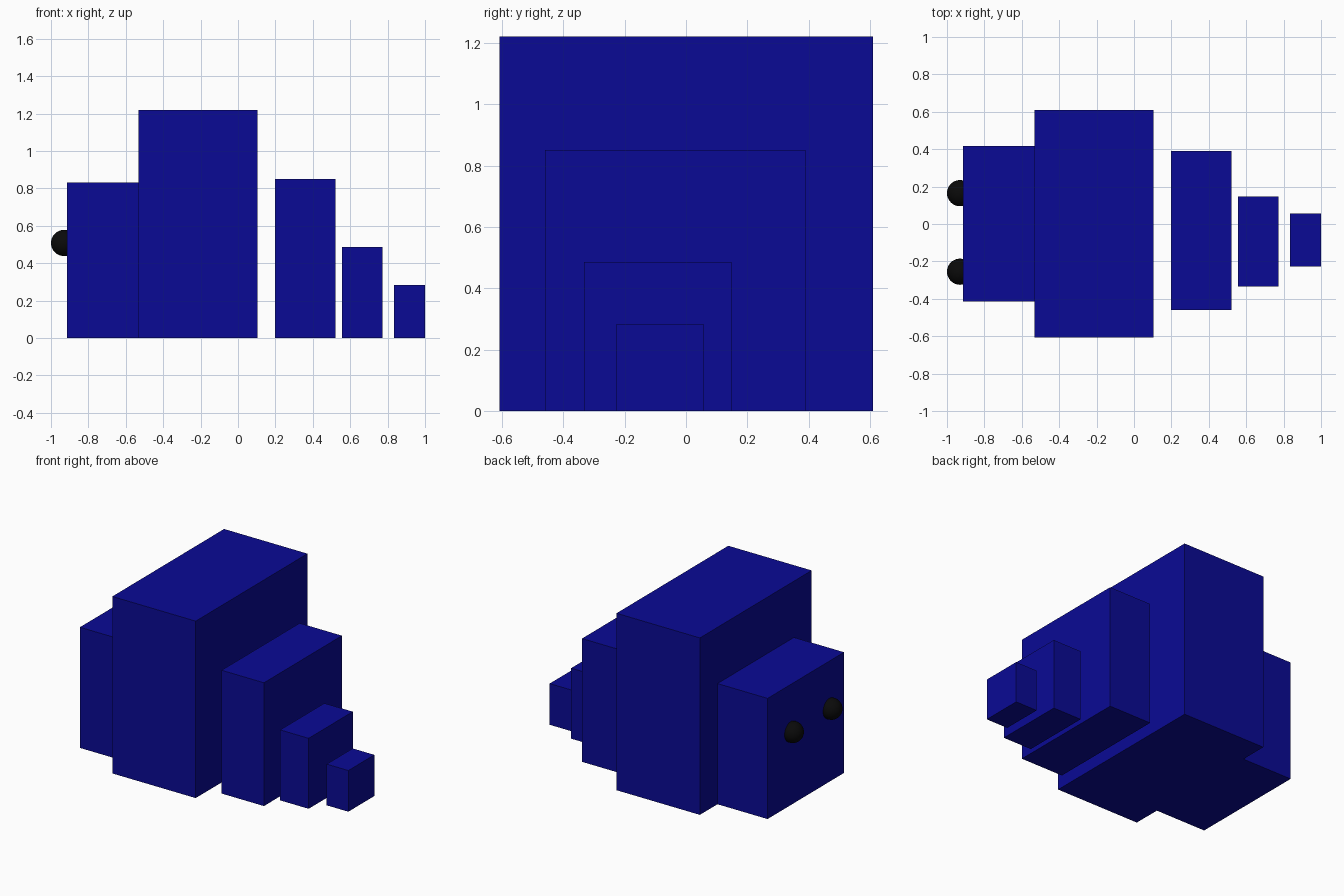
import bpy

cube = bpy.data.objects.get("Cube")
if cube:
    bpy.data.objects.remove(cube, do_unlink=True)


def make_material(name, colour):
    mat = bpy.data.materials.new(name)
    mat.use_nodes = True
    mat.diffuse_color = colour
    mat.node_tree.nodes["Principled BSDF"].inputs["Base Color"].default_value = colour
    return mat


blue = make_material("deep_blue", (0.003, 0.003, 0.3, 1))
black = make_material("black", (0.003, 0.003, 0.003, 1))


def add_block(name, x_range, y_range, height):
    """Box standing on the ground, given its x and y extents."""
    (x0, x1), (y0, y1) = x_range, y_range
    bpy.ops.mesh.primitive_cube_add(
        size=1, location=((x0 + x1) / 2, (y0 + y1) / 2, height / 2))
    obj = bpy.context.object
    obj.name = name
    obj.scale = (x1 - x0, y1 - y0, height)
    bpy.ops.object.transform_apply(location=False, rotation=False, scale=True)
    obj.data.materials.append(blue)


# Head, body and the shrinking tail segments
add_block("head", (-0.915, -0.53), (-0.415, 0.418), 0.832)
add_block("body", (-0.533, 0.103), (-0.608, 0.61), 1.22)
add_block("tail_large", (0.197, 0.52), (-0.46, 0.39), 0.85)
add_block("tail_medium", (0.555, 0.772), (-0.333, 0.148), 0.486)
add_block("tail_tip", (0.835, 1.0), (-0.226, 0.057), 0.284)

# Eyes set into the face of the head
for name, y in (("right_eye", 0.165), ("left_eye", -0.255)):
    bpy.ops.mesh.primitive_uv_sphere_add(
        segments=32, ring_count=16, radius=0.07, location=(-0.93, y, 0.508))
    eye = bpy.context.object
    eye.name = name
    eye.data.materials.append(black)
    bpy.ops.object.shade_smooth()
